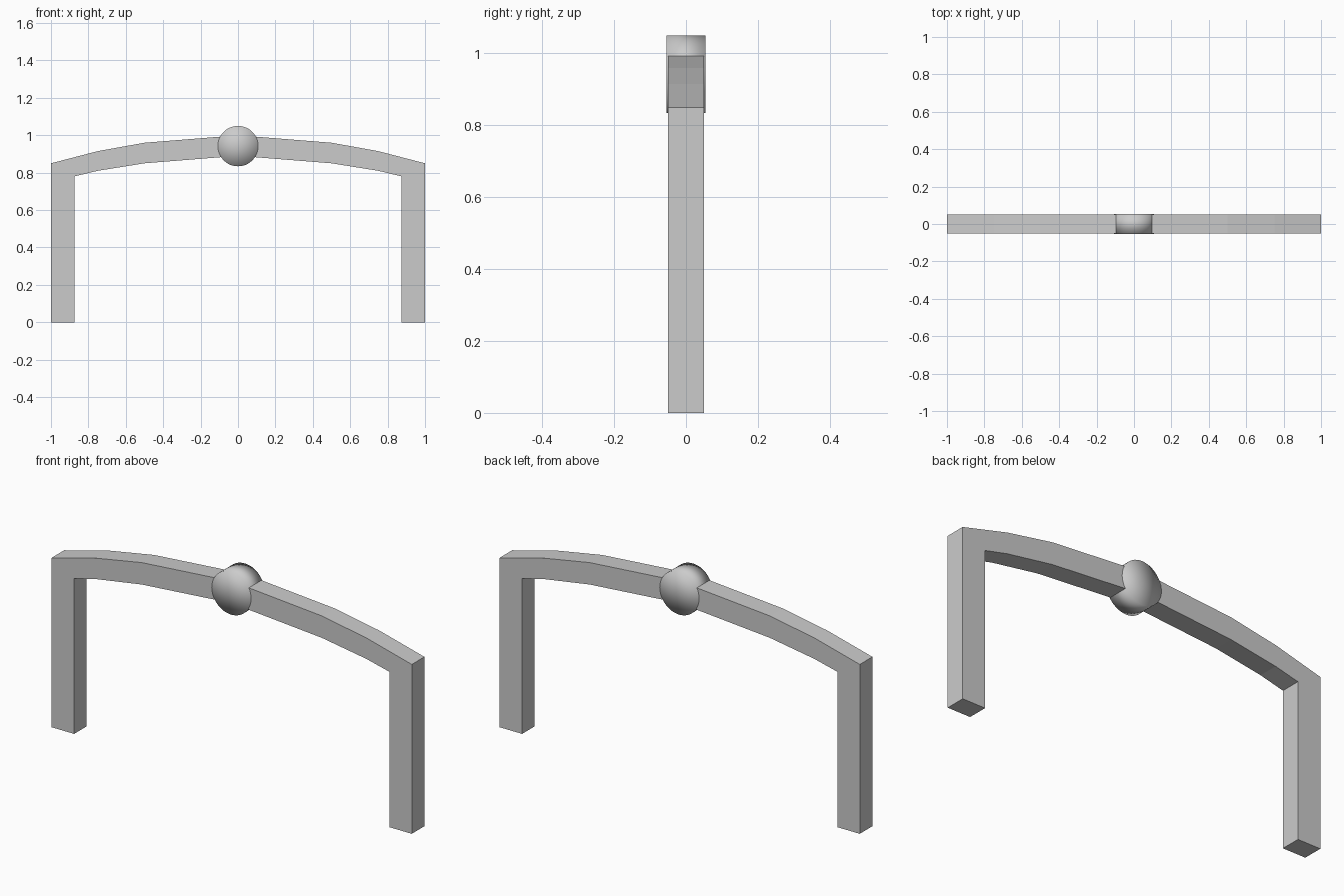
import bpy, bmesh
from math import radians
from mathutils import Matrix

cube = bpy.data.objects.get("Cube")
if cube:
    bpy.data.objects.remove(cube, do_unlink=True)

# Single pale grey material
grey = bpy.data.materials.new("pale grey")
grey.use_nodes = True
colour = (0.6, 0.6, 0.6, 1)
grey.diffuse_color = colour
grey.node_tree.nodes["Principled BSDF"].inputs["Base Color"].default_value = colour


def add_object(name, bm):
    bmesh.ops.recalc_face_normals(bm, faces=bm.faces)
    mesh = bpy.data.meshes.new(name)
    bm.to_mesh(mesh)
    bm.free()
    mesh.materials.append(grey)
    obj = bpy.data.objects.new(name, mesh)
    bpy.context.collection.objects.link(obj)
    return obj


# Arch frame: half outline, mirrored and extruded through its depth
depth = 0.10
half = [(0.875, 0), (1, 0), (1, 0.85), (0.75, 0.915), (0.5, 0.96), (0, 1.0)]
under = [(0.5, 0.85), (0.75, 0.81), (0.875, 0.78)]
outline = half + [(-x, z) for x, z in reversed(half[:-1])]
outline += [(-x, z) for x, z in reversed(under)] + [(0, 0.89)] + under

bm = bmesh.new()
front = bm.faces.new([bm.verts.new((x, -depth / 2, z)) for x, z in outline])
back = bmesh.ops.extrude_face_region(bm, geom=[front])["geom"]
bmesh.ops.translate(bm, vec=(0, depth, 0),
                    verts=[v for v in back if isinstance(v, bmesh.types.BMVert)])
add_object("arch_frame", bm)

# Round medallion at the crown, with softly shaded fan caps
bm = bmesh.new()
bmesh.ops.create_cone(bm, cap_ends=True, cap_tris=True, segments=48,
                      radius1=0.108, radius2=0.108, depth=0.108,
                      matrix=Matrix.Translation((0, 0, 0.942)) @ Matrix.Rotation(radians(90), 4, 'X'))
for face in bm.faces:
    face.smooth = True
add_object("crown_medallion", bm)
